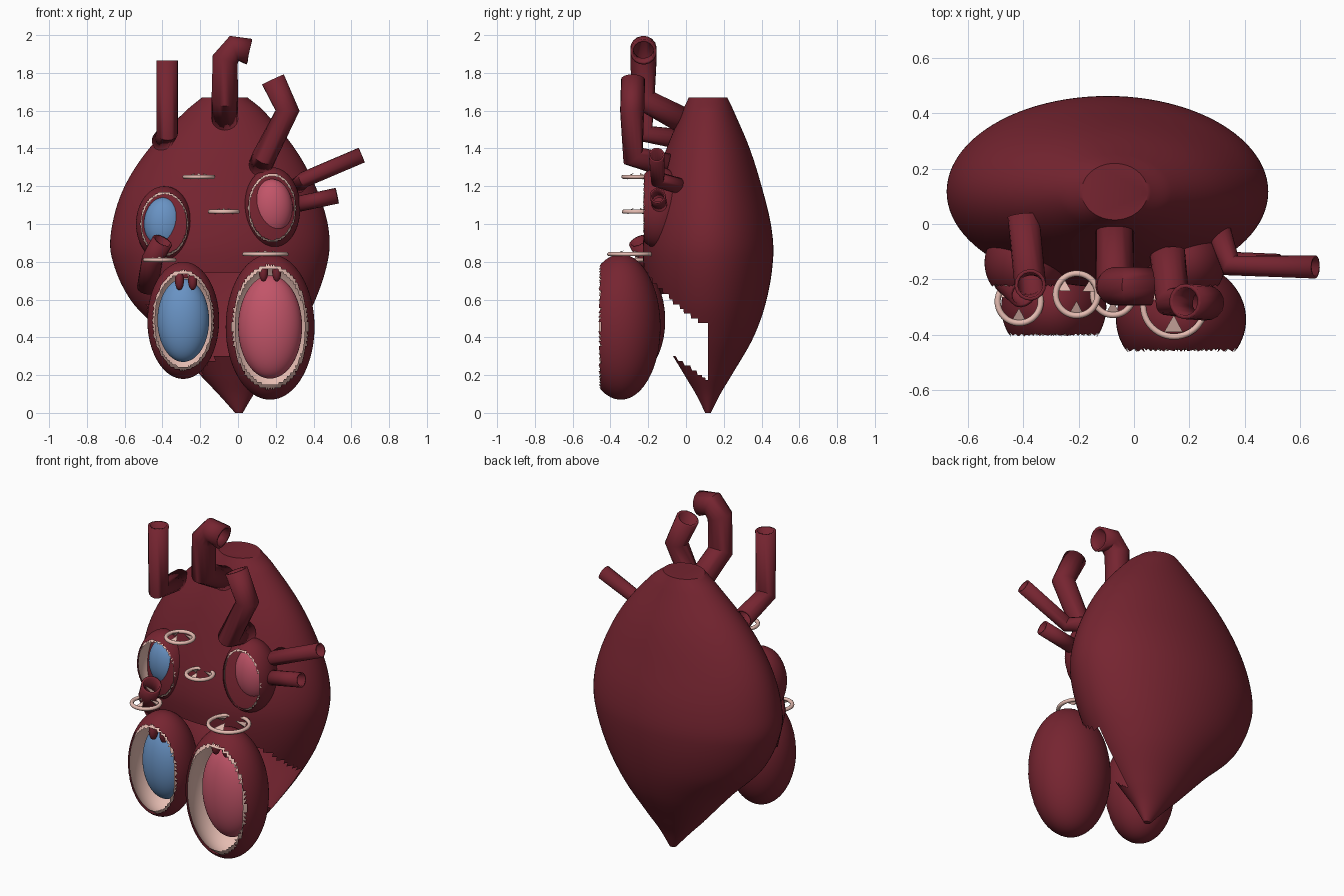
import bpy, bmesh, math
from mathutils import Vector, Matrix

if "Cube" in bpy.data.objects:
    bpy.data.objects.remove(bpy.data.objects["Cube"])


def material(name, rgb):
    m = bpy.data.materials.new(name)
    m.use_nodes = True
    m.diffuse_color = (*rgb, 1)
    bsdf = m.node_tree.nodes["Principled BSDF"]
    bsdf.inputs["Base Color"].default_value = (*rgb, 1)
    bsdf.inputs["Roughness"].default_value = 0.6
    return m


MUSCLE = material("muscle red", (0.18, 0.018, 0.03))
LINING = material("lining cream", (0.78, 0.5, 0.44))
BLUE = material("venous blue", (0.14, 0.29, 0.55))
PINK = material("arterial pink", (0.54, 0.09, 0.14))


def make(name, bm, mat, angle=40):
    mesh = bpy.data.meshes.new(name)
    bm.to_mesh(mesh)
    bm.free()
    ob = bpy.data.objects.new(name, mesh)
    bpy.context.collection.objects.link(ob)
    mesh.materials.append(mat)
    smooth(ob, angle)
    return ob


def smooth(ob, angle):
    bpy.ops.object.select_all(action="DESELECT")
    ob.select_set(True)
    bpy.context.view_layer.objects.active = ob
    bpy.ops.object.shade_smooth_by_angle(angle=math.radians(angle))


# Outer wall: stacked ellipses (z, centre x, radius x, radius y)
STATIONS = [
    (0, 0.005, 0.02, 0.015), (0.1, -0.01, 0.095, 0.065), (0.2, -0.02, 0.18, 0.125),
    (0.4, -0.04, 0.34, 0.24), (0.6, -0.08, 0.49, 0.31), (0.83, -0.095, 0.575, 0.345),
    (1.0, -0.095, 0.57, 0.332), (1.2, -0.095, 0.505, 0.283), (1.4, -0.085, 0.385, 0.22),
    (1.6, -0.07, 0.205, 0.135), (1.67, -0.07, 0.12, 0.102)]
MID_Y = 0.117
SEG = 96


def spline_stations(points, steps):
    pts = [Vector(p) for p in points]
    out = []
    for i in range(len(pts) - 1):
        a, b = pts[i], pts[i + 1]
        prev, nxt = pts[max(i - 1, 0)], pts[min(i + 2, len(pts) - 1)]
        h = b[0] - a[0]
        ma = (b - prev) * (h / (b[0] - prev[0]))
        mb = (nxt - a) * (h / (nxt[0] - a[0]))
        for s in range(steps):
            t = s / steps
            out.append(a * (2*t**3 - 3*t**2 + 1) + ma * (t**3 - 2*t**2 + t)
                       + b * (3*t**2 - 2*t**3) + mb * (t**3 - t**2))
    return out + [pts[-1]]


bm = bmesh.new()
rings = []
for z, cx, rx, ry in spline_stations(STATIONS, 8):
    rings.append([bm.verts.new((cx + rx * math.cos(a), MID_Y + ry * math.sin(a), z))
                  for a in (2 * math.pi * k / SEG for k in range(SEG))])
for low, high in zip(rings, rings[1:]):
    for k in range(SEG):
        n = (k + 1) % SEG
        bm.faces.new((low[k], low[n], high[n], high[k]))
bm.faces.new(rings[-1])
bm.faces.new(rings[0][::-1])


# Opening in the lower front of the wall, behind the ventricles
def in_opening(face):
    c = face.calc_center_median()
    t = (MID_Y - c.y) / 0.235
    return t > 0 and 0.17 + 0.17 * t < c.z < 0.47 + 0.17 * t ** 1.4


bmesh.ops.delete(bm, geom=[f for f in bm.faces if in_opening(f)], context="FACES")
make("heart_wall", bm, MUSCLE)


# Chambers: opened ellipsoid, cream lining and coloured core
def ellipsoid(name, centre, radii, mat, cut=None):
    bm = bmesh.new()
    bmesh.ops.create_uvsphere(bm, u_segments=72, v_segments=48, radius=1)
    bmesh.ops.transform(bm, matrix=Matrix.Translation(centre) @ Matrix.Diagonal((*radii, 1)),
                        verts=bm.verts)
    if cut is not None:
        bmesh.ops.triangulate(bm, faces=bm.faces)
        bmesh.ops.delete(bm, geom=[f for f in bm.faces if f.calc_center_median().y < cut],
                         context="FACES")
    return make(name, bm, mat)


def chamber(name, centre, radii, cut, core):
    c, r = Vector(centre), Vector(radii)
    ellipsoid(name + "_wall", c, r, MUSCLE, cut)
    ellipsoid(name + "_lining", c, r * 0.955, LINING, cut)
    front = cut + 0.025
    back = c.y + r.y * 0.7
    ellipsoid(name + "_core", (c.x, (front + back) / 2, c.z),
              (r.x * 0.72, (back - front) / 2, r.z * 0.71), core)


chamber("left_ventricle", (0.17, -0.345, 0.455), (0.235, 0.21, 0.385), -0.455, PINK)
chamber("right_ventricle", (-0.29, -0.3, 0.49), (0.19, 0.19, 0.31), -0.4, BLUE)
chamber("left_atrium", (0.18, -0.14, 1.085), (0.15, 0.15, 0.215), -0.222, PINK)
chamber("right_atrium", (-0.39, -0.14, 1.0), (0.15, 0.15, 0.2), -0.222, BLUE)

# Small muscles hanging inside the ventricles
for side, x, y, z in (("left", 0.17, -0.4, 0.745), ("right", -0.275, -0.36, 0.7)):
    for i, dx in enumerate((-0.035, 0.035)):
        ellipsoid(f"{side}_papillary_muscle_{i + 1}", (x + dx, y, z),
                  (0.024, 0.028, 0.05), MUSCLE)


# Vessels: open round tubes
def tube(name, points, radius):
    curve = bpy.data.curves.new(name, "CURVE")
    curve.dimensions = "3D"
    curve.bevel_depth = radius
    curve.bevel_resolution = 6
    curve.use_fill_caps = False
    s = curve.splines.new("POLY")
    s.points.add(len(points) - 1)
    for p, co in zip(s.points, points):
        p.co = (*co, 1)
    ob = bpy.data.objects.new(name, curve)
    bpy.context.collection.objects.link(ob)
    curve.materials.append(MUSCLE)
    bpy.ops.object.select_all(action="DESELECT")
    ob.select_set(True)
    bpy.context.view_layer.objects.active = ob
    bpy.ops.object.convert(target="MESH")
    # Inner skin so the open end shows a wall thickness
    mod = ob.modifiers.new("wall", "SOLIDIFY")
    mod.thickness = radius * 0.22
    mod.offset = -1
    smooth(ob, 50)


tube("upper_body_vein", [(-0.4, 0.03, 1.44), (-0.375, -0.22, 1.48), (-0.375, -0.22, 1.865)], 0.057)
tube("main_artery", [(-0.07, 0.0, 1.54), (-0.07, -0.225, 1.66), (-0.068, -0.225, 1.87),
                     (-0.02, -0.225, 1.93), (0.06, -0.225, 1.912)], 0.07)
tube("lung_artery", [(0.12, -0.1, 1.31), (0.14, -0.28, 1.36), (0.262, -0.285, 1.6),
                     (0.185, -0.28, 1.765)], 0.064)
tube("upper_lung_vein", [(0.31, -0.03, 1.2), (0.35, -0.15, 1.235), (0.655, -0.155, 1.365)], 0.042)
tube("lower_lung_vein", [(0.29, -0.14, 1.1), (0.525, -0.15, 1.15)], 0.042)
tube("lower_body_vein", [(-0.48, -0.09, 0.66), (-0.455, -0.2, 0.81), (-0.4, -0.25, 0.91)], 0.056)


# Valves: horizontal ring with three leaflets
def valve(name, centre, radius):
    bpy.ops.mesh.primitive_torus_add(location=centre, major_radius=radius, minor_radius=0.011,
                                     major_segments=48, minor_segments=10)
    ring = bpy.context.object
    ring.name = name + "_ring"
    ring.data.materials.append(LINING)
    smooth(ring, 60)
    bm = bmesh.new()
    for k in range(3):
        turn = Matrix.Rotation(2 * math.pi * k / 3 + 0.5, 3, "Z")
        w = radius * 0.3
        shape = [(radius * 0.85, -w, 0.0), (radius * 0.85, w, 0.0),
                 (radius * 0.3, 0, 0.02), (radius * 0.7, 0, -0.014)]
        v = [bm.verts.new(Vector(centre) + turn @ Vector(p)) for p in shape]
        for tri in ((0, 1, 2), (0, 2, 3), (2, 1, 3), (1, 0, 3)):
            bm.faces.new([v[i] for i in tri])
    make(name + "_leaflets", bm, LINING, 20)


valve("right_inlet_valve", (-0.415, -0.28, 0.81), 0.078)
valve("left_inlet_valve", (0.145, -0.295, 0.84), 0.112)
valve("lung_outlet_valve", (-0.207, -0.255, 1.25), 0.076)
valve("main_outlet_valve", (-0.075, -0.255, 1.065), 0.074)
